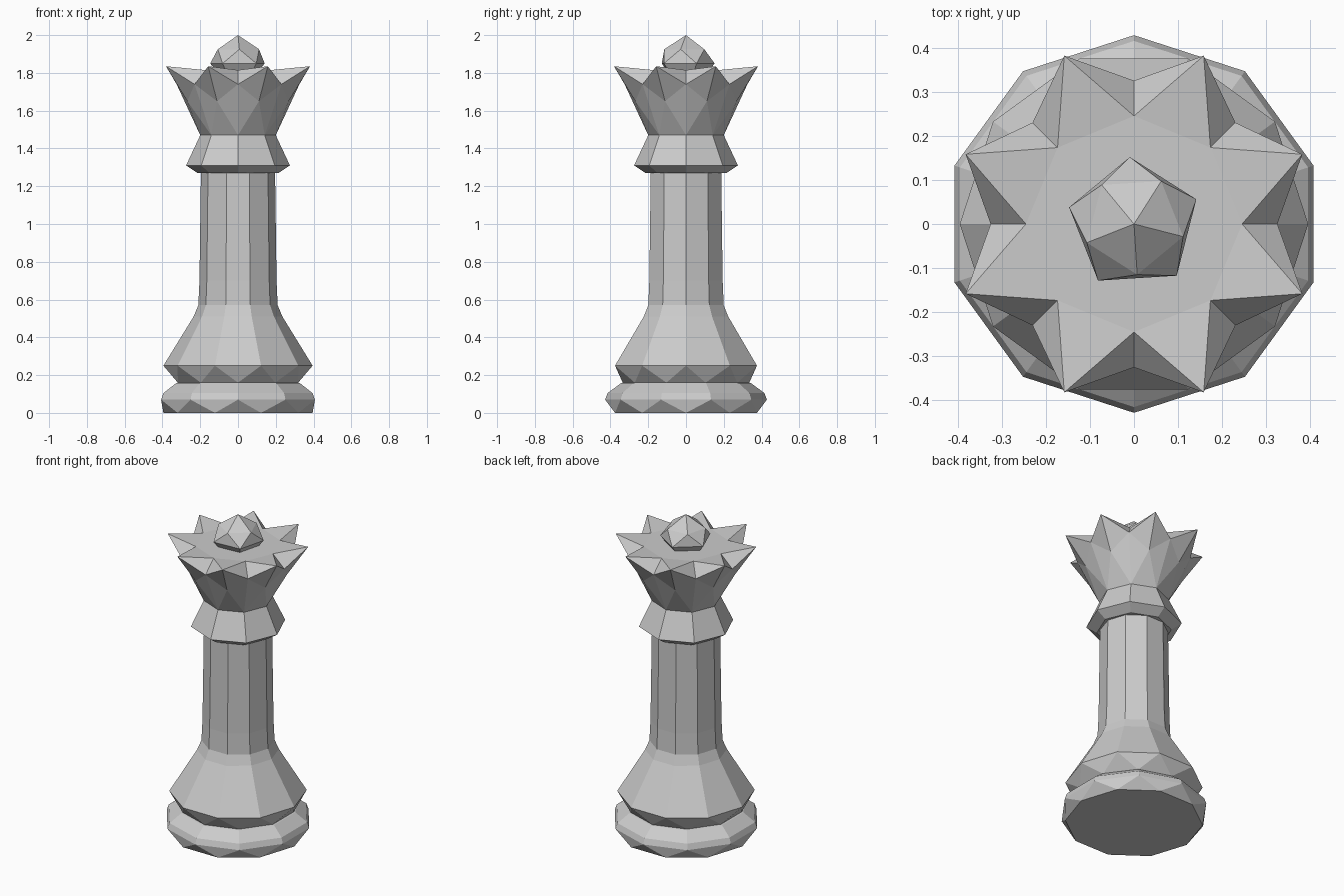
import bpy
from math import cos, sin, pi

if "Cube" in bpy.data.objects:
    bpy.data.objects.remove(bpy.data.objects["Cube"])


def add_mesh(name, verts, faces):
    mesh = bpy.data.meshes.new(name)
    mesh.from_pydata(verts, [], faces)
    mesh.update()
    obj = bpy.data.objects.new(name, mesh)
    bpy.context.collection.objects.link(obj)
    return obj


def ring(n, r, z, turn=0.0):
    """Points on a circle; turn is a fraction of one side."""
    return [(r * cos(2 * pi * (i + turn) / n), r * sin(2 * pi * (i + turn) / n), z)
            for i in range(n)]


def lathe(name, n, profile, cap_bottom=False, tip=None):
    """Faceted turning; where the half-side turn changes, use triangles."""
    verts, faces = [], []
    for r, z, turn in profile:
        verts += ring(n, r, z, turn)
    for k in range(len(profile) - 1):
        a, b = k * n, (k + 1) * n
        t0, t1 = profile[k][2], profile[k + 1][2]
        for i in range(n):
            j = (i + 1) % n
            if t0 == t1:
                faces.append((a + i, a + j, b + j, b + i))
            elif t1 > t0:
                faces += [(a + i, a + j, b + i), (a + j, b + j, b + i)]
            else:
                faces += [(a + i, b + j, b + i), (a + i, a + j, b + j)]
    if cap_bottom:
        faces.append(tuple(reversed(range(n))))
    if tip:
        last = (len(profile) - 1) * n
        verts.append(tip)
        faces += [(last + i, last + (i + 1) % n, len(verts) - 1) for i in range(n)]
    return add_mesh(name, verts, faces)


# Base mouldings, flared foot and tall shaft
lathe("base_and_shaft", 10, [
    (0.395, 0.0, 0.0), (0.428, 0.07, 0.5), (0.415, 0.105, 0.5),
    (0.345, 0.157, 0.5), (0.335, 0.16, 0.5), (0.395, 0.25, 0.0),
    (0.235, 0.51, 0.0), (0.21, 0.57, 0.0), (0.204, 0.70, 0.0),
    (0.196, 1.29, 0.0)], cap_bottom=True)

# Collar under the crown
lathe("collar", 8, [
    (0.185, 1.27, 0.0), (0.215, 1.27, 0.0), (0.275, 1.31, 0.0), (0.2, 1.47, 0.0)])

# Eight-pointed crown: neck, belly, notches, points, inner rim
N = 8
verts = (ring(N, 0.2, 1.47) + ring(N, 0.29, 1.65, 0.5) + ring(N, 0.325, 1.74)
         + ring(N, 0.413, 1.835, 0.5) + ring(N, 0.245, 1.815))
faces = []
for i in range(N):
    j = (i + 1) % N
    neck, neck2 = i, j
    belly = N + i
    notch, notch2 = 2 * N + i, 2 * N + j
    point = 3 * N + i
    rim, rim2 = 4 * N + i, 4 * N + j
    faces += [(neck, neck2, belly), (neck, belly, notch), (neck2, notch2, belly),
              (belly, point, notch), (belly, notch2, point),
              (notch, point, rim), (notch2, rim2, point), (point, rim2, rim)]
faces.append(tuple(range(4 * N, 5 * N)))
add_mesh("crown", verts, faces)

# Small faceted knob on top
lathe("top_knob", 5, [(0.12, 1.81, 0.3), (0.152, 1.85, 0.3), (0.115, 1.925, 0.8)],
      tip=(0, 0, 2.0))
